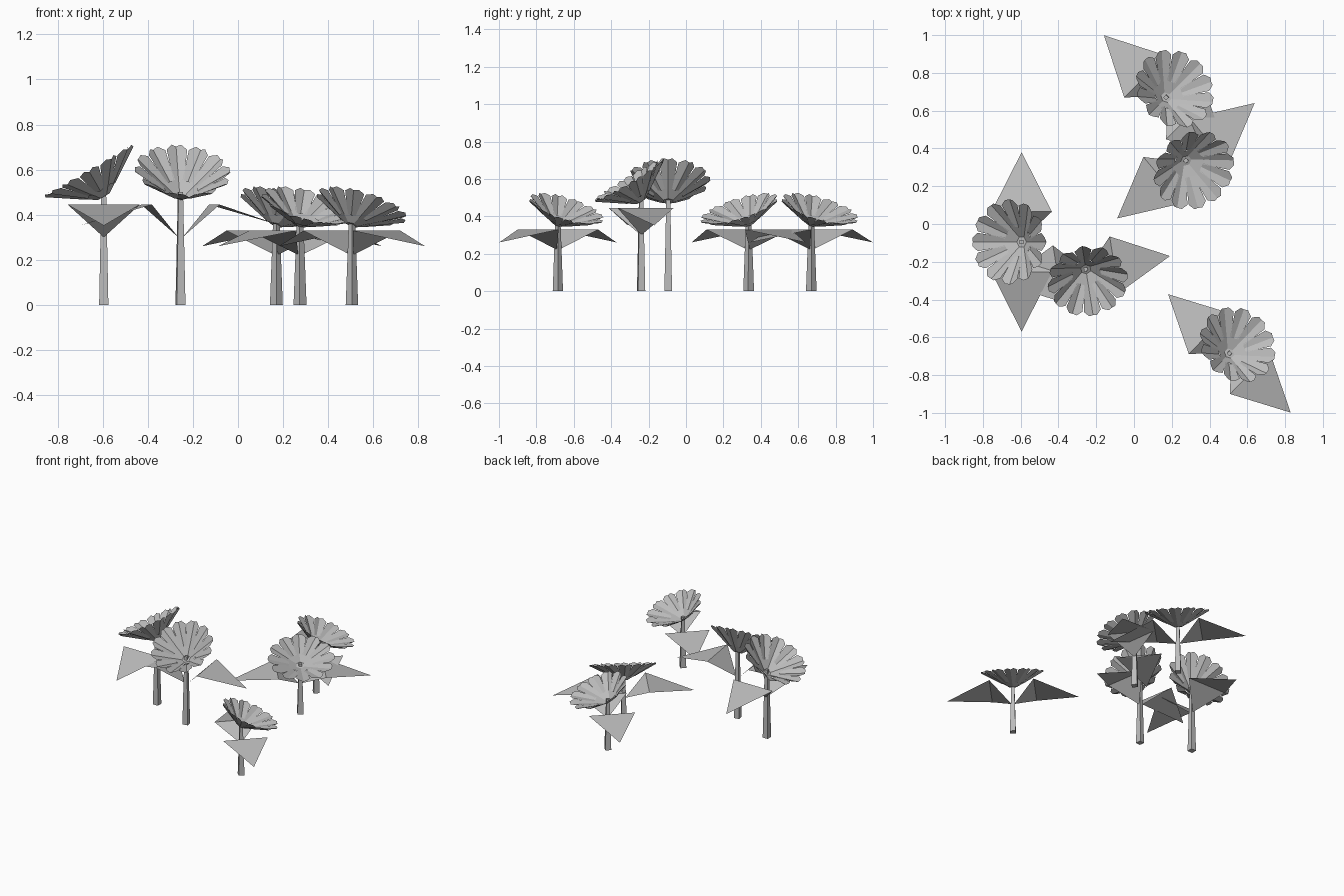
import bpy, bmesh, math
from mathutils import Matrix, Vector

default = bpy.data.objects.get("Cube")
if default:
    bpy.data.objects.remove(default, do_unlink=True)

grey = bpy.data.materials.new("plain_grey")
grey.use_nodes = True
COLOUR = (0.5, 0.5, 0.5, 1)
grey.diffuse_color = COLOUR
grey.node_tree.nodes["Principled BSDF"].inputs["Base Color"].default_value = COLOUR

PETALS = 12
HEAD_Z = 0.48


def finish(bm, name, matrix):
    mesh = bpy.data.meshes.new(name)
    bm.to_mesh(mesh)
    bm.free()
    mesh.materials.append(grey)
    obj = bpy.data.objects.new(name, mesh)
    obj.matrix_world = matrix
    bpy.context.collection.objects.link(obj)


def face(bm, points):
    bm.faces.new([bm.verts.new(p) for p in points])


def stem(name, matrix):
    # square stem, slightly narrower at the top
    bm = bmesh.new()
    bmesh.ops.create_cone(bm, cap_ends=True, segments=4, radius1=0.029,
                          radius2=0.015, depth=0.5,
                          matrix=Matrix.Translation((0, 0, 0.25)) @ Matrix.Rotation(math.pi / 4, 4, "Z"))
    finish(bm, name, matrix)


def leaves(name, matrix):
    # each leaf rises from the stem, then folds down to a pointed tip
    bm = bmesh.new()
    for side in (-1, 1):
        root = (0.01 * side, 0, 0.3)
        front, back = (0.16 * side, -0.16, 0.445), (0.16 * side, 0.16, 0.445)
        face(bm, [root, front, back])
        face(bm, [front, (0.475 * side, 0, 0.352), back])
    bmesh.ops.remove_doubles(bm, verts=bm.verts, dist=0.0001)
    finish(bm, name, matrix)


def head(name, matrix):
    # shallow bowl with a ring of creased petals, tipped towards the front
    bm = bmesh.new()
    tilt = Matrix.Translation((0, 0, HEAD_Z)) @ Matrix.Rotation(math.radians(30), 4, "X")
    step = 2 * math.pi / PETALS
    bmesh.ops.create_cone(bm, cap_ends=True, segments=6, radius1=0.03,
                          radius2=0.09, depth=0.04,
                          matrix=Matrix.Translation((0, 0, 0.02)))
    top = max(bm.faces, key=lambda f: f.calc_center_median().z)
    bmesh.ops.delete(bm, geom=[top], context="FACES_ONLY")
    for i in range(PETALS):
        turn = Matrix.Rotation(i * step, 4, "Z")
        base, tip = Vector((0.075, 0, 0.028)), Vector((0.225, 0, 0.127))
        for side in (-1, 1):
            outline = [base, (0.075, 0.024 * side, 0.036),
                       (0.195, 0.048 * side, 0.128), (0.222, 0.022 * side, 0.138), tip]
            face(bm, [turn @ Vector(p) for p in outline[::side]])
    bmesh.ops.remove_doubles(bm, verts=bm.verts, dist=0.0001)
    bm.transform(tilt)
    finish(bm, name, matrix)


# label, x, y, turn in degrees, spread, height
FLOWERS = [
    ("left_tall", -0.595, -0.095, -90, 1.0, 1.0),
    ("middle_tall", -0.255, -0.24, 9, 0.95, 1.0),
    ("front_short", 0.505, -0.685, 136, 0.95, 0.74),
    ("back_short", 0.17, 0.67, 135, 0.98, 0.74),
    ("inner_short", 0.275, 0.335, 40, 1.0, 0.74),
]
for label, x, y, turn, spread, height in FLOWERS:
    place = (Matrix.Translation((x, y, 0)) @ Matrix.Rotation(math.radians(turn), 4, "Z")
             @ Matrix.Diagonal((spread, spread, height, 1)))
    stem(label + "_stem", place)
    leaves(label + "_leaves", place)
    head(label + "_flower_head", place)
